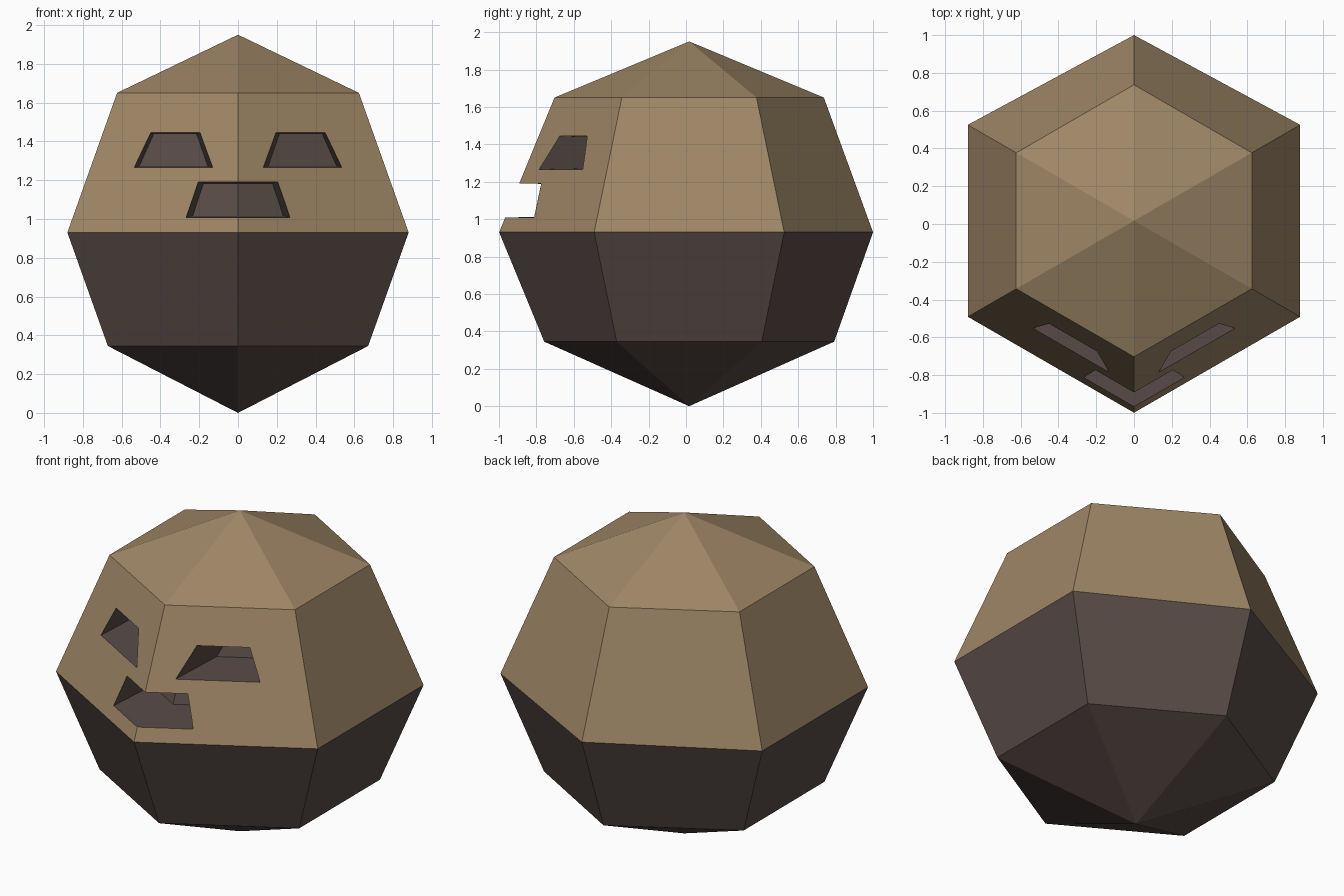
import bpy, bmesh, math

if "Cube" in bpy.data.objects:
    bpy.data.objects.remove(bpy.data.objects["Cube"])

CY = 0.017          # y of the body axis
DEPTH = 0.34        # depth of the carved openings


def material(name, rgb):
    m = bpy.data.materials.new(name)
    m.diffuse_color = (*rgb, 1)
    m.use_nodes = True
    m.node_tree.nodes["Principled BSDF"].inputs["Base Color"].default_value = m.diffuse_color
    return m


tan = material("tan shell", (0.345, 0.242, 0.133))
brown = material("dark brown", (0.098, 0.070, 0.062))


def make_object(name, bm):
    bmesh.ops.recalc_face_normals(bm, faces=bm.faces[:])
    me = bpy.data.meshes.new(name)
    bm.to_mesh(me)
    bm.free()
    me.materials.append(tan)
    me.materials.append(brown)
    ob = bpy.data.objects.new(name, me)
    bpy.context.collection.objects.link(ob)
    return ob


# Body: six-sided rings closed by a point at each end, (height, radius)
EQUATOR = 0.93
bm = bmesh.new()
rings = []
for z, r in ((0.345, 0.775), (EQUATOR, 1.016), (1.65, 0.72)):
    ring = []
    for i in range(6):
        a = math.radians(-90 + 60 * i)
        y = min(CY + r * math.sin(a), 1.0)
        ring.append(bm.verts.new((r * math.cos(a), y, z)))
    rings.append(ring)
bottom = bm.verts.new((0, CY, 0))
top = bm.verts.new((0, CY, 1.95))
for i in range(6):
    j = (i + 1) % 6
    bm.faces.new((rings[0][j], rings[0][i], bottom))
    bm.faces.new((rings[2][i], rings[2][j], top))
    for lo, hi in zip(rings, rings[1:]):
        bm.faces.new((lo[i], lo[j], hi[j], hi[i]))
# lower half is dark brown
for f in bm.faces:
    f.material_index = 1 if f.calc_center_median().z < EQUATOR else 0
body = make_object("carved_head", bm)


def face_y(x, z):
    """y of the sloping front faces at a given x and height"""
    return -0.999 + 0.295 * (z - EQUATOR) / 0.72 + abs(x) * 0.577


def carve(name, outline, cap_faces):
    """Cut a tapering opening straight back into the front"""
    n = len(outline)
    cx = (min(p[0] for p in outline) + max(p[0] for p in outline)) / 2
    cz = (min(p[1] for p in outline) + max(p[1] for p in outline)) / 2
    bm = bmesh.new()
    layers = []
    for offset, sx, sz in ((-0.1, 1.035, 1.02), (DEPTH, 0.87, 0.91)):
        layer = []
        for x, z in outline:
            px, pz = cx + (x - cx) * sx, cz + (z - cz) * sz
            layer.append(bm.verts.new((px, face_y(px, pz) + offset, pz)))
        layers.append(layer)
    for i in range(n):
        j = (i + 1) % n
        bm.faces.new((layers[0][i], layers[0][j], layers[1][j], layers[1][i]))
    for layer in layers:
        for cap in cap_faces:
            bm.faces.new([layer[k] for k in cap])
    for f in bm.faces:
        f.material_index = 1
    cutter = make_object(name, bm)
    cutter.hide_render = True
    mod = body.modifiers.new(name, 'BOOLEAN')
    mod.operation = 'DIFFERENCE'
    mod.solver = 'EXACT'
    mod.object = cutter
    bpy.context.view_layer.objects.active = body
    bpy.ops.object.modifier_apply(modifier=mod.name)
    bpy.data.objects.remove(cutter)


# Eyes: mirrored trapezoids
for s in (-1, 1):
    carve("eye_cutter",
          [(s * 0.13, 1.265), (s * 0.535, 1.265), (s * 0.45, 1.445), (s * 0.195, 1.445)],
          [(0, 1, 2, 3)])

# Mouth: trapezoid folded over the front edge
carve("mouth_cutter",
      [(-0.268, 1.008), (0, 1.008), (0.268, 1.008), (0.205, 1.192), (0, 1.192), (-0.205, 1.192)],
      [(0, 1, 4, 5), (1, 2, 3, 4)])
